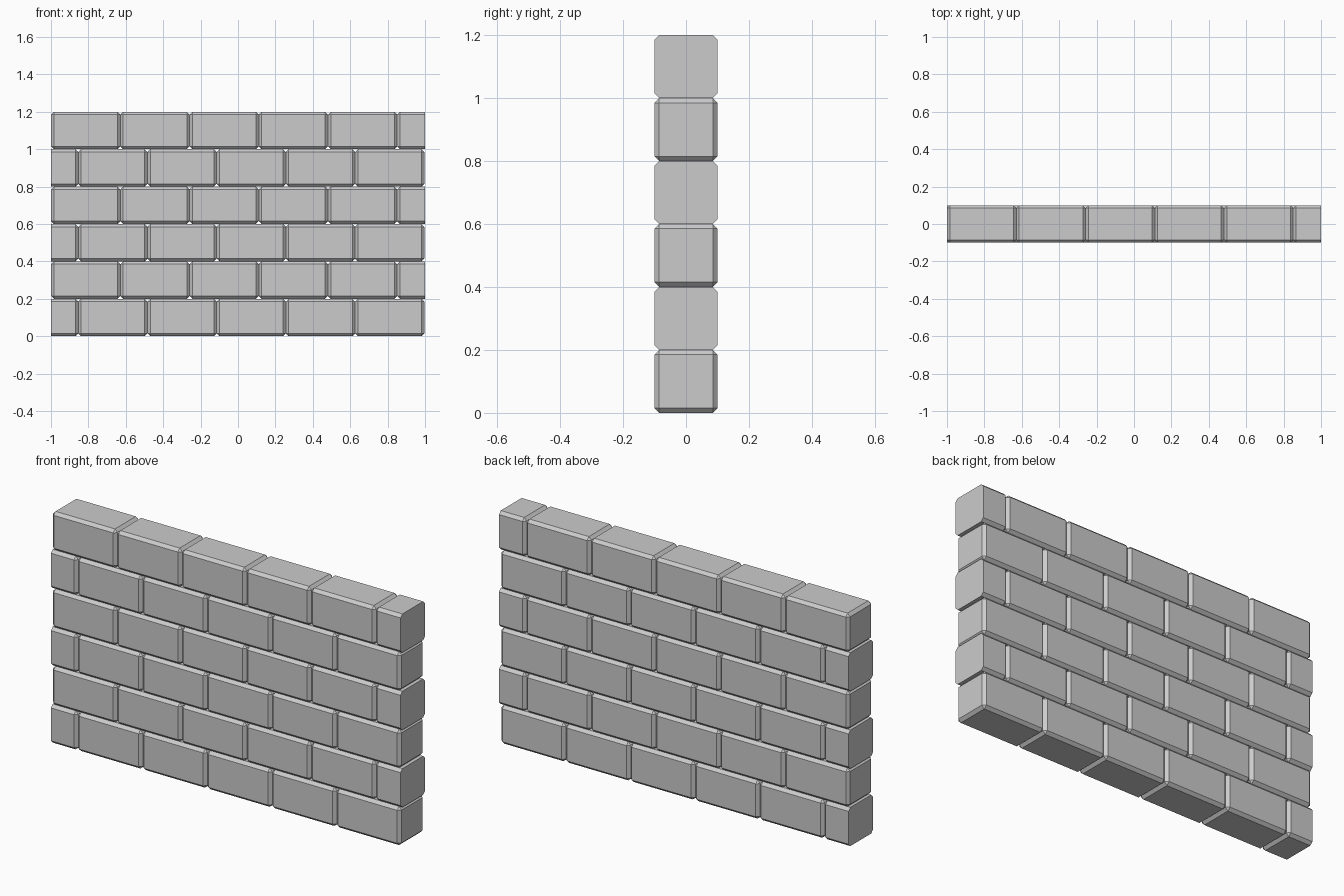
import bpy, bmesh
from mathutils import Matrix, Vector

if "Cube" in bpy.data.objects:
    bpy.data.objects.remove(bpy.data.objects["Cube"])

LENGTH, DEPTH, HEIGHT = 0.37, 0.2, 0.2
CHAMFER = 0.015
ROWS, PER_ROW = 6, 6


def chamfered_brick(name, centre, cut_side=0):
    """One brick with flat chamfers; cut_side -1 / +1 trims it flush at the wall end."""
    bm = bmesh.new()
    bmesh.ops.create_cube(bm, size=1, matrix=Matrix.Translation(centre)
                          @ Matrix.Diagonal((LENGTH, DEPTH, HEIGHT, 1)))
    bmesh.ops.bevel(bm, geom=bm.edges[:], offset=CHAMFER, segments=1,
                    affect='EDGES', clamp_overlap=True)
    if cut_side:
        cut = bmesh.ops.bisect_plane(
            bm, geom=bm.verts[:] + bm.edges[:] + bm.faces[:],
            plane_co=(cut_side, 0, 0), plane_no=(cut_side, 0, 0), clear_outer=True)
        rim = [e for e in cut["geom_cut"] if isinstance(e, bmesh.types.BMEdge)]
        bmesh.ops.contextual_create(bm, geom=rim)
    bmesh.ops.recalc_face_normals(bm, faces=bm.faces[:])
    mesh = bpy.data.meshes.new(name)
    bm.to_mesh(mesh)
    bm.free()
    obj = bpy.data.objects.new(name, mesh)
    bpy.context.collection.objects.link(obj)


# Courses alternate: even rows are cut at the left end, odd rows at the right
for row in range(ROWS):
    even = row % 2 == 0
    start = 0.996 - PER_ROW * LENGTH if even else -0.999
    for i in range(PER_ROW):
        side = -1 if even and i == 0 else 1 if not even and i == PER_ROW - 1 else 0
        centre = Vector((start + (i + 0.5) * LENGTH, 0, (row + 0.5) * HEIGHT))
        chamfered_brick(f"brick_row{row + 1}_{i + 1}", centre, side)
